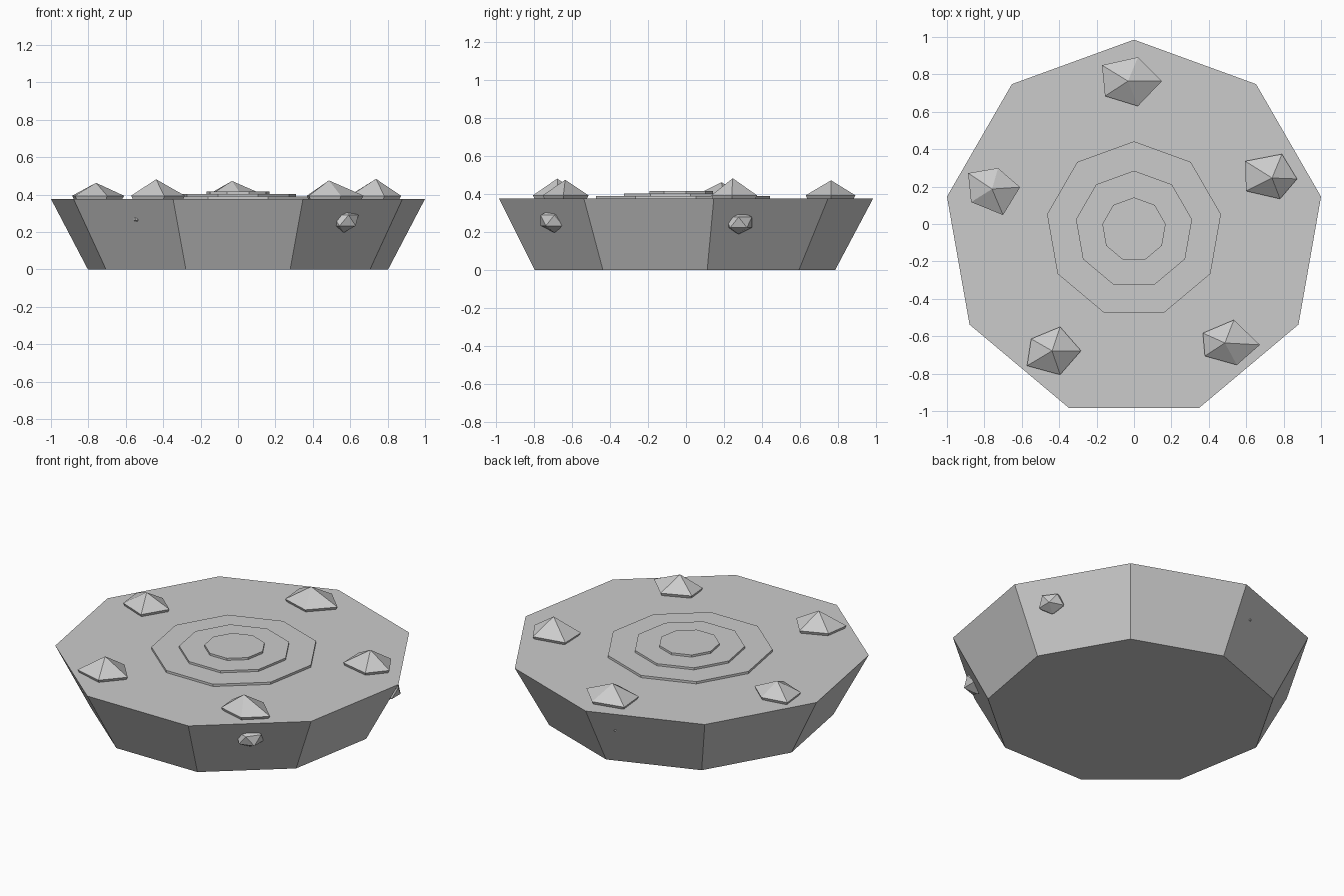
import bpy, bmesh
from math import sin, cos, pi, radians

if "Cube" in bpy.data.objects:
    bpy.data.objects.remove(bpy.data.objects["Cube"])

CY = -0.03      # axis of the nine-sided forms
TOP = 0.377     # height of the slab's upper face


def finish(name, bm):
    bmesh.ops.recalc_face_normals(bm, faces=bm.faces)
    me = bpy.data.meshes.new(name)
    bm.to_mesh(me)
    bm.free()
    ob = bpy.data.objects.new(name, me)
    bpy.context.collection.objects.link(ob)
    return ob


def loft(name, rings):
    """Skin a stack of equal-length point rings; a one-point ring is a tip."""
    bm = bmesh.new()
    vs = [[bm.verts.new(p) for p in ring] for ring in rings]
    for a, b in zip(vs, vs[1:]):
        for i in range(len(a)):
            j = (i + 1) % len(a)
            if len(b) == 1:
                bm.faces.new((a[i], a[j], b[0]))
            else:
                bm.faces.new((a[i], a[j], b[j], b[i]))
    bm.faces.new(vs[0][::-1])
    if len(vs[-1]) > 1:
        bm.faces.new(vs[-1])
    return finish(name, bm)


def nonagon(r, z):
    return [(r * cos(pi / 2 + 2 * pi * k / 9), CY + r * sin(pi / 2 + 2 * pi * k / 9), z)
            for k in range(9)]


# Tapered slab
loft("stone_base", [nonagon(0.815, 0), nonagon(1.0154, TOP)])

# Three stacked shallow steps
for i, (r, z) in enumerate([(0.472, 0.391), (0.315, 0.404), (0.172, 0.417)]):
    loft(f"step_{i + 1}", [nonagon(r, TOP - 0.01), nonagon(r, z)])

# Five crystals: tip (x, y, z), then five rim offsets from the tip
crystals = [
    ((-0.032, 0.764, 0.473), [(.181, 0), (.053, .128), (-.139, .085), (-.123, -.08), (.053, -.134)]),
    ((0.738, 0.246, 0.484), [(.134, -.005), (.053, .128), (-.144, .09), (-.139, -.07), (.043, -.112)]),
    ((-0.759, 0.187, 0.463), [(.15, .01), (.032, .112), (-.128, .085), (-.112, -.07), (.059, -.139)]),
    ((-0.438, -0.678, 0.482), [(.155, 0), (.043, .128), (-.112, .064), (-.134, -.08), (.043, -.128)]),
    ((0.486, -0.636, 0.476), [(.187, -.01), (.048, .123), (-.118, .053), (-.107, -.07), (.064, -.118)]),
]
for i, ((x, y, z), rim) in enumerate(crystals):
    edge = [(x + a, y + b, TOP + 0.017) for a, b in rim]
    foot = [(x + a * 0.88, y + b * 0.88, TOP - 0.015) for a, b in rim]
    loft(f"crystal_{i + 1}", [foot, edge, [(x, y, z)]])

# Pebbles set into the sloping sides
pebbles = [
    ((0.567, -0.693, 0.262), 0.086),
    ((0.833, 0.277, 0.252), 0.083),
    ((-0.52, -0.685, 0.29), 0.083),
    ((-0.105, 0.81, 0.265), 0.075),
]
for i, (pos, r) in enumerate(pebbles):
    bm = bmesh.new()
    bmesh.ops.create_icosphere(bm, subdivisions=1, radius=r)
    bmesh.ops.scale(bm, vec=(1, 1, 0.75), verts=bm.verts)
    bmesh.ops.translate(bm, vec=pos, verts=bm.verts)
    finish(f"side_pebble_{i + 1}", bm)
